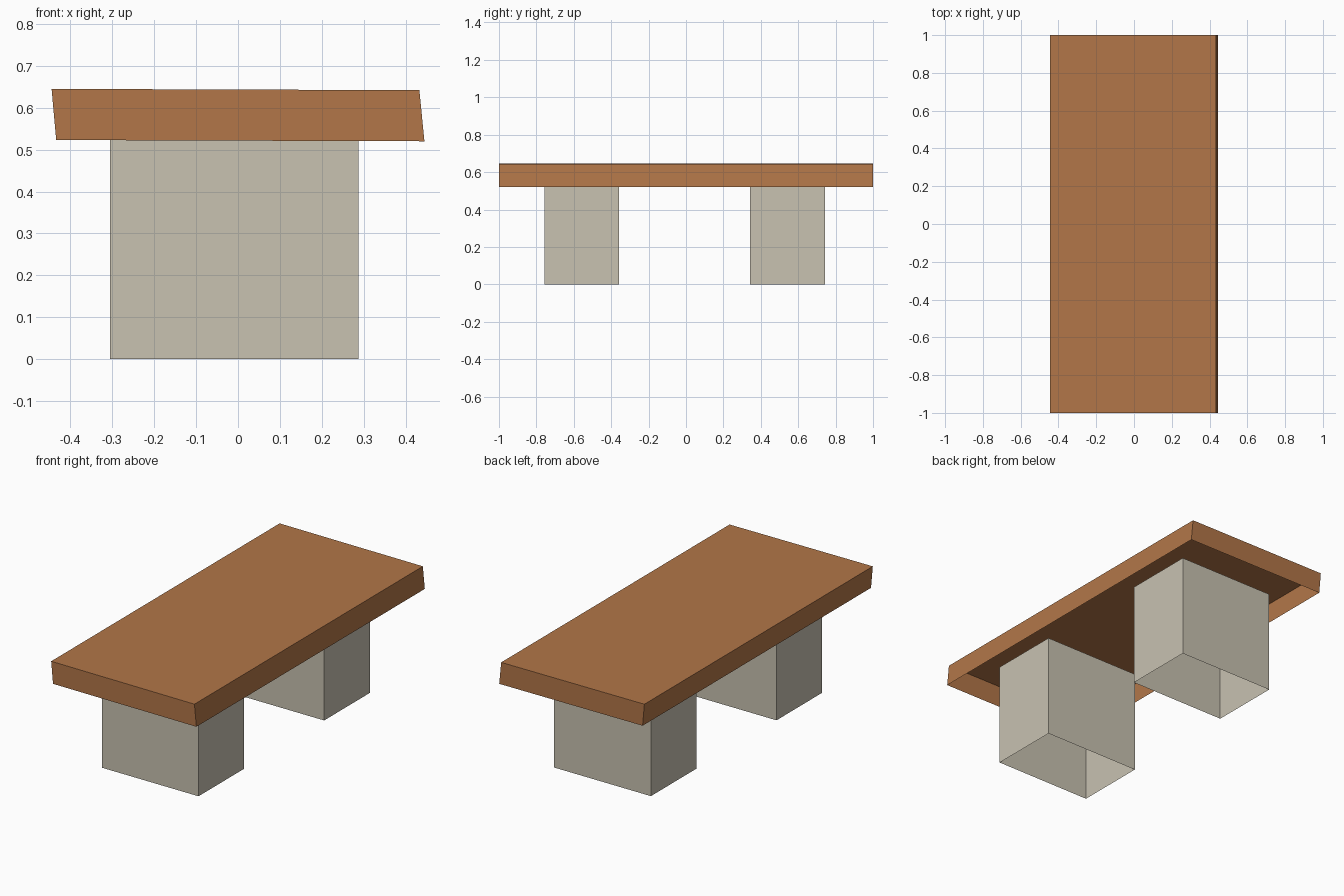
import bpy, bmesh

if "Cube" in bpy.data.objects:
    bpy.data.objects.remove(bpy.data.objects["Cube"])


def material(name, rgb):
    m = bpy.data.materials.new(name)
    m.diffuse_color = (*rgb, 1.0)
    m.use_nodes = True
    m.node_tree.nodes["Principled BSDF"].inputs["Base Color"].default_value = m.diffuse_color
    return m


def prism(name, profile, y0, y1, mat, open_normals):
    """Extrude an x/z profile along y, then drop the open sides."""
    bm = bmesh.new()
    face = bm.faces.new([bm.verts.new((x, y0, z)) for x, z in profile])
    ext = bmesh.ops.extrude_face_region(bm, geom=[face], use_keep_orig=True)
    for v in ext["geom"]:
        if isinstance(v, bmesh.types.BMVert):
            v.co.y = y1
    bmesh.ops.recalc_face_normals(bm, faces=bm.faces)
    bm.normal_update()
    gone = [f for f in bm.faces if any(f.normal.z * s > 0.9 for s in open_normals)]
    bmesh.ops.delete(bm, geom=gone, context="FACES")
    mesh = bpy.data.meshes.new(name)
    bm.to_mesh(mesh)
    bm.free()
    mesh.materials.append(mat)
    obj = bpy.data.objects.new(name, mesh)
    bpy.context.collection.objects.link(obj)
    return obj


wood = material("brown wood", (0.445, 0.181, 0.065))
stone = material("pale stone", (0.578, 0.539, 0.440))

# Slightly slanted slab, hollow and open underneath
prism("table_top", [(-0.445, 0.645), (-0.434, 0.523), (0.445, 0.520), (0.433, 0.642)],
      -1.0, 1.0, wood, [-1])

# Two hollow pedestals reaching up inside the slab
for name, y0, y1 in (("front_pedestal", -0.757, -0.357), ("back_pedestal", 0.343, 0.743)):
    prism(name, [(-0.305, 0.0), (0.288, 0.0), (0.288, 0.58), (-0.305, 0.58)],
          y0, y1, stone, [-1, 1])
